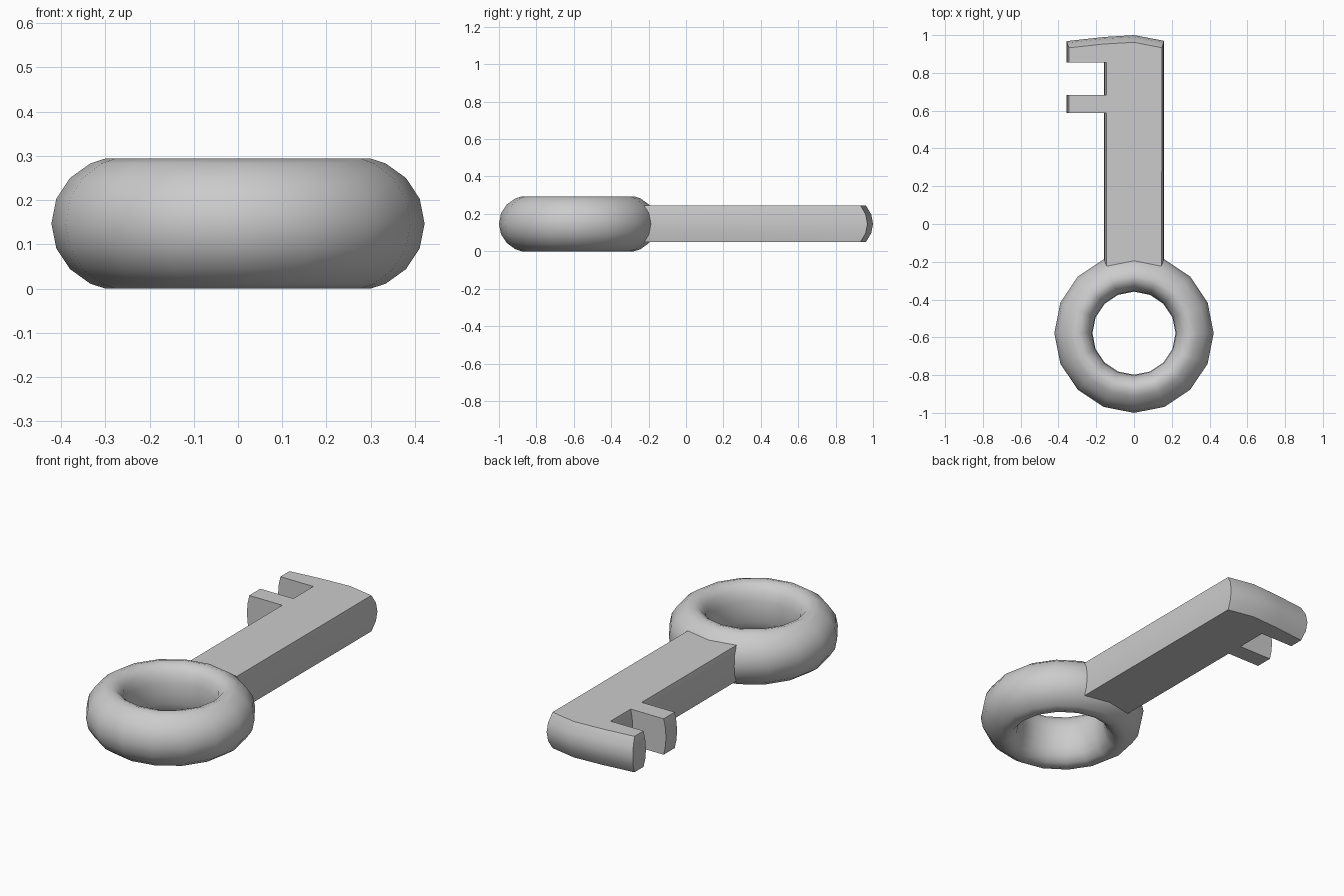
import bpy, bmesh
from math import sin, cos, pi

if "Cube" in bpy.data.objects:
    bpy.data.objects.remove(bpy.data.objects["Cube"])


def finish(name, bm, angle):
    bmesh.ops.recalc_face_normals(bm, faces=bm.faces)
    mesh = bpy.data.meshes.new(name)
    bm.to_mesh(mesh)
    bm.free()
    ob = bpy.data.objects.new(name, mesh)
    bpy.context.collection.objects.link(ob)
    bpy.ops.object.select_all(action='DESELECT')
    ob.select_set(True)
    bpy.context.view_layer.objects.active = ob
    bpy.ops.object.shade_smooth_by_angle(angle=angle)
    return ob


def loft(bm, a, b):
    n = len(a)
    for i in range(n):
        j = (i + 1) % n
        bm.faces.new((a[i], a[j], b[j], b[i]))


MID = 0.147

# ring handle: 16-sided lathe of a rounded section (radius, height above middle)
upper = [(0.422, 0), (0.411, 0.056), (0.38, 0.103), (0.334, 0.136), (0.30, 0.147),
         (0.266, 0.136), (0.238, 0.103), (0.224, 0.056), (0.22, 0)]
section = upper + [(r, -h) for r, h in reversed(upper[1:-1])]
bm = bmesh.new()
rings = []
for k in range(16):
    a = 2 * pi * k / 16
    rings.append([bm.verts.new((r * cos(a), -0.578 + r * sin(a), MID + h)) for r, h in section])
for k in range(16):
    loft(bm, rings[k], rings[(k + 1) % 16])
finish("ring_handle", bm, pi / 3)

# shaft with two bits: outline at mid height (x, y) and its inset at top and bottom (dx, dy)
outline = [(0.158, -0.27, -0.012, 0), (0.158, 0.97, -0.01, -0.037), (0, 1.0, 0, -0.038),
           (-0.158, 0.99, 0, -0.037), (-0.358, 0.968, 0.014, -0.035), (-0.358, 0.855, 0.014, 0),
           (-0.158, 0.855, 0.012, 0), (-0.158, 0.683, 0.012, 0), (-0.358, 0.683, 0.014, 0),
           (-0.358, 0.588, 0.014, 0), (-0.158, 0.588, 0.012, 0), (-0.158, -0.27, 0.012, 0)]
bm = bmesh.new()
layers = []
for z, t in [(0.05, 1), (0.097, 0.25), (MID, 0), (0.197, 0.25), (0.245, 1)]:
    layers.append([bm.verts.new((x + t * dx, y + t * dy, z)) for x, y, dx, dy in outline])
for a, b in zip(layers, layers[1:]):
    loft(bm, a, b)
bm.faces.new(layers[0])
bm.faces.new(layers[-1])
finish("shaft_and_bits", bm, pi / 6)
